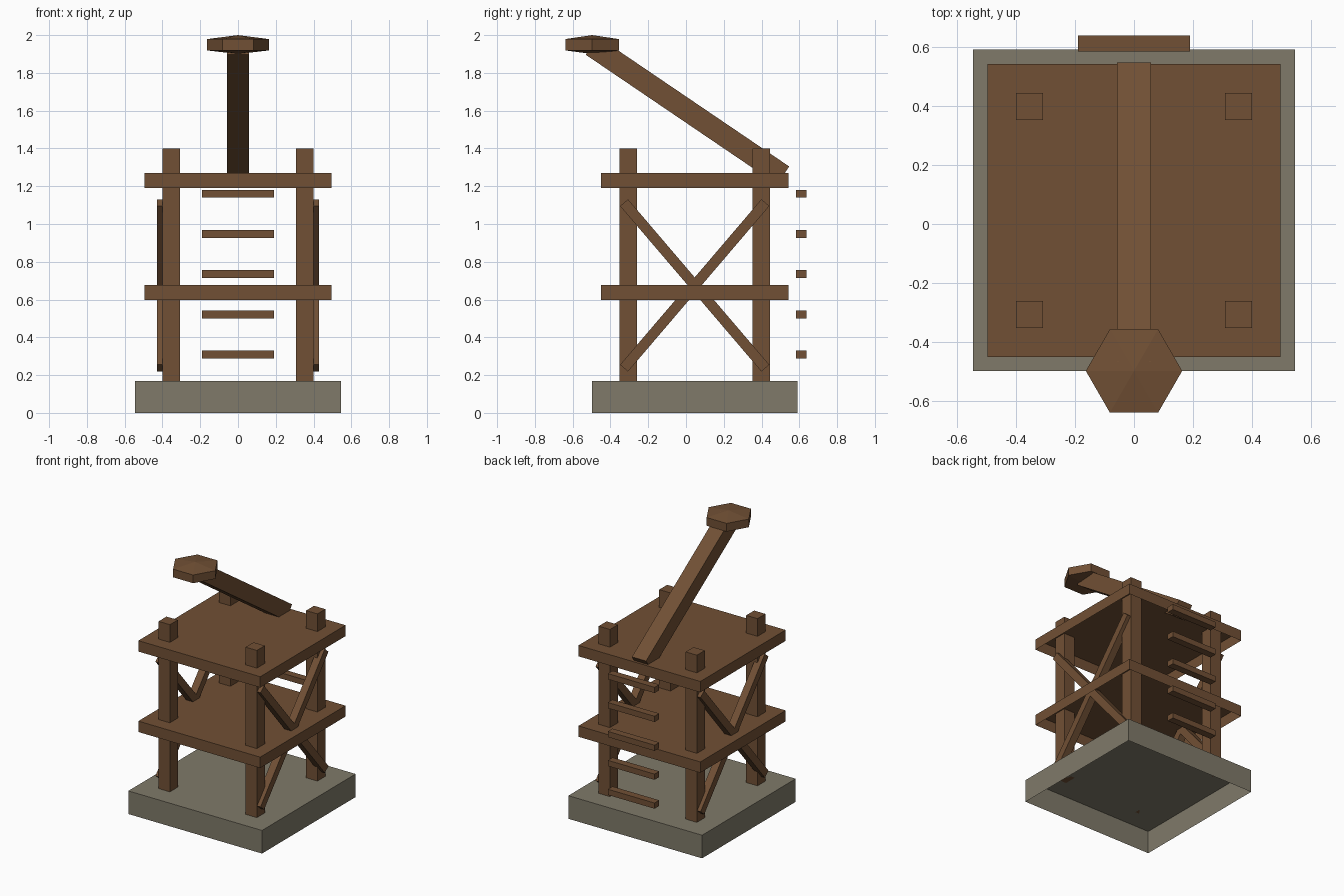
import bpy, bmesh, math
from mathutils import Vector, Matrix

if "Cube" in bpy.data.objects:
    bpy.data.objects.remove(bpy.data.objects["Cube"])


def material(name, rgb):
    m = bpy.data.materials.new(name)
    m.diffuse_color = (*rgb, 1)
    m.use_nodes = True
    m.node_tree.nodes["Principled BSDF"].inputs["Base Color"].default_value = m.diffuse_color
    return m


WOOD = material("brown wood", (0.165, 0.080, 0.035))
STONE = material("grey stone", (0.215, 0.195, 0.143))


def finish(name, bm, mat):
    bmesh.ops.recalc_face_normals(bm, faces=bm.faces)
    me = bpy.data.meshes.new(name)
    bm.to_mesh(me)
    bm.free()
    me.materials.append(mat)
    ob = bpy.data.objects.new(name, me)
    bpy.context.collection.objects.link(ob)
    return ob


def box(name, centre, size, mat, tilt=0.0, open_bottom=False):
    """Box turned about the x axis by tilt; optionally without its underside."""
    bm = bmesh.new()
    bmesh.ops.create_cube(bm, size=1, matrix=Matrix.Diagonal((*size, 1)))
    bmesh.ops.recalc_face_normals(bm, faces=bm.faces)
    if open_bottom:
        under = [f for f in bm.faces if f.normal.z < -0.9]
        bmesh.ops.delete(bm, geom=under, context='FACES_ONLY')
    bm.transform(Matrix.Translation(centre) @ Matrix.Rotation(tilt, 4, 'X'))
    return finish(name, bm, mat)


def beam(name, x, a, b, thick):
    """Square beam between two (y, z) points."""
    d = Vector(b) - Vector(a)
    mid = (Vector(a) + Vector(b)) / 2
    return box(name, (x, mid.x, mid.y), (thick, d.length, thick), WOOD,
               math.atan2(d.y, d.x))


CY = 0.046  # the tower's middle in y

# stone base, hollow underneath
box("stone_base", (0, CY, 0.085), (1.088, 1.088, 0.17), STONE, open_bottom=True)

# two decks, hollow underneath
for name, z in (("lower_deck", 0.638), ("upper_deck", 1.23)):
    box(name, (0, CY, z), (0.992, 0.992, 0.08), WOOD, open_bottom=True)

# corner posts and crossed side braces
for side, sx in (("left", -1), ("right", 1)):
    for end, sy in (("front", -1), ("back", 1)):
        box(f"{end}_{side}_post", (sx * 0.354, CY + sy * 0.352, 0.785),
            (0.092, 0.092, 1.23), WOOD)
        beam(f"{side}_brace_{end}", sx * 0.40,
             (CY + sy * 0.374, 0.237), (CY - sy * 0.374, 1.113), 0.055)

# ladder rungs on the back
for i in range(5):
    box(f"ladder_rung_{i + 1}", (0, 0.61, 0.309 + i * 0.2128),
        (0.38, 0.054, 0.042), WOOD)

# throwing arm
beam("throwing_arm", 0, (0.514, 1.257), (-0.499, 1.944), 0.115)

# six-sided head with shallow points above and below
bm = bmesh.new()
rings = []
for z in (1.919, 1.979):
    rings.append([bm.verts.new((0.163 * math.cos(k * math.pi / 3),
                                -0.497 + 0.163 * math.sin(k * math.pi / 3), z))
                  for k in range(6)])
low, high = (bm.verts.new((0, -0.497, z)) for z in (1.9, 2.0))
for k in range(6):
    n = (k + 1) % 6
    bm.faces.new((rings[0][k], rings[0][n], rings[1][n], rings[1][k]))
    bm.faces.new((rings[1][k], rings[1][n], high))
    bm.faces.new((rings[0][n], rings[0][k], low))
finish("arm_head", bm, WOOD)
